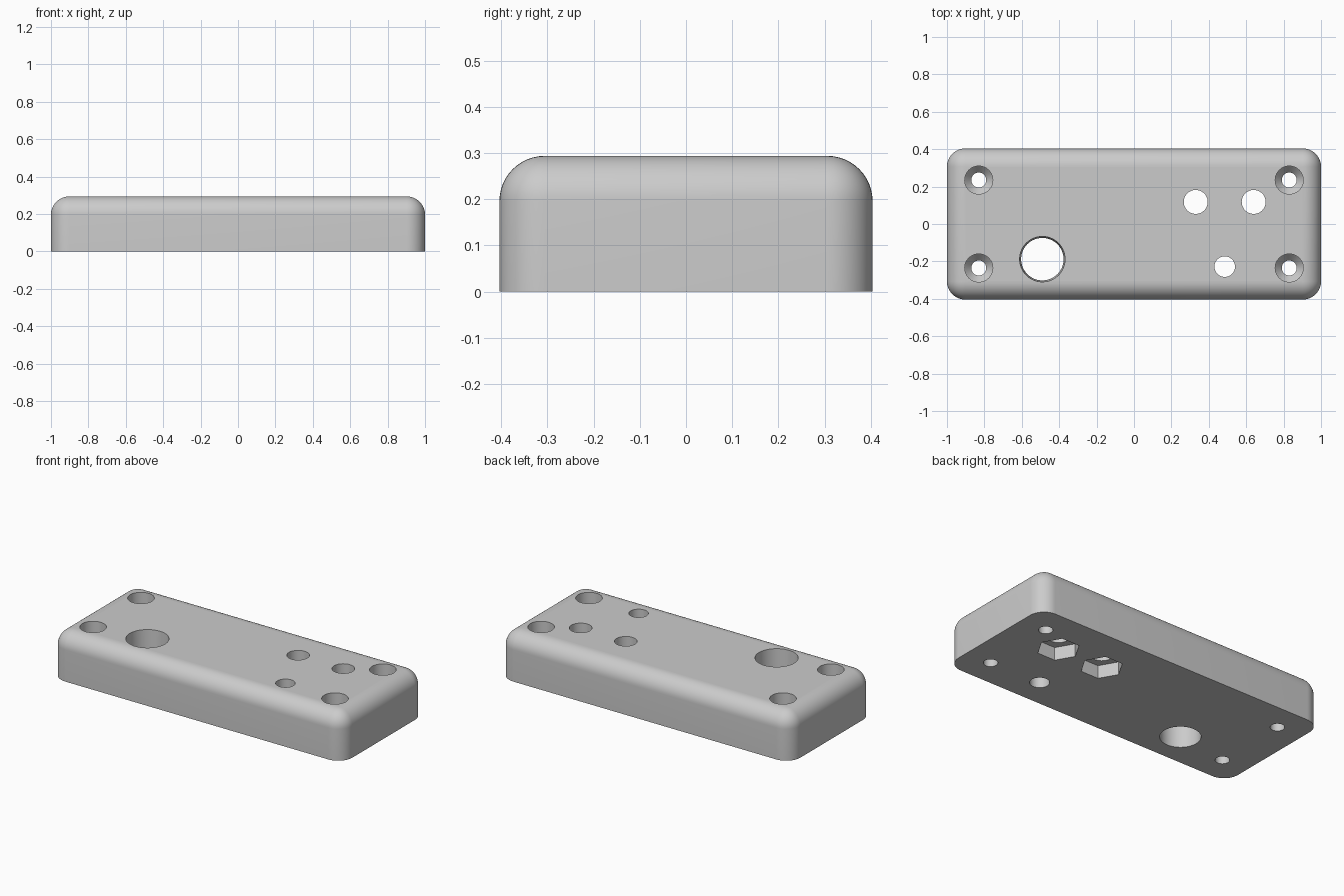
import bpy
import bmesh
from math import cos, sin, tau, radians

cube = bpy.data.objects.get("Cube")
if cube:
    bpy.data.objects.remove(cube)

HALF_X, HALF_Y, HEIGHT, ROUND = 1.0, 0.404, 0.294, 0.098
OVER = 0.02  # how far cutters reach past the surfaces

grey = bpy.data.materials.new("plain grey")
grey.use_nodes = True
colour = (0.6, 0.6, 0.6, 1)
grey.diffuse_color = colour
grey.node_tree.nodes["Principled BSDF"].inputs["Base Color"].default_value = colour


def add_object(name, bm):
    bmesh.ops.recalc_face_normals(bm, faces=bm.faces)
    mesh = bpy.data.meshes.new(name)
    bm.to_mesh(mesh)
    bm.free()
    mesh.materials.append(grey)
    obj = bpy.data.objects.new(name, mesh)
    bpy.context.collection.objects.link(obj)
    return obj


def turned_cutter(name, x, y, profile, sides=48):
    """Solid made by turning (radius, height) points about a vertical axis."""
    bm = bmesh.new()
    rings = [[bm.verts.new((x + r * cos(tau * i / sides), y + r * sin(tau * i / sides), z))
              for i in range(sides)] for r, z in profile]
    for low, high in zip(rings, rings[1:]):
        for i in range(sides):
            j = (i + 1) % sides
            bm.faces.new((low[i], low[j], high[j], high[i]))
    bm.faces.new(rings[0][::-1])
    bm.faces.new(rings[-1])
    obj = add_object(name, bm)
    obj.hide_render = True
    return obj


# Housing: block with every edge rounded except those round the flat base
bm = bmesh.new()
bmesh.ops.create_cube(bm, size=1)
for v in bm.verts:
    v.co.x *= 2 * HALF_X
    v.co.y *= 2 * HALF_Y
    v.co.z = (v.co.z + 0.5) * HEIGHT
rounded = [e for e in bm.edges if any(v.co.z > HEIGHT / 2 for v in e.verts)]
bmesh.ops.bevel(bm, geom=rounded, offset=ROUND, segments=12, profile=0.5, affect='EDGES')
housing = add_object("housing", bm)

TOP = HEIGHT + OVER
cutters = []

# Recessed countersunk screw holes at the corners
for x in (-0.83, 0.83):
    for y in (-0.235, 0.235):
        cutters.append(turned_cutter("screw_hole_cutter", x, y, [
            (0.04, -OVER), (0.04, 0.12), (0.075, 0.16), (0.075, TOP)]))

# Large, slightly tapered hole
cutters.append(turned_cutter("large_hole_cutter", -0.49, -0.188,
                             [(0.113, -OVER), (0.122, TOP)], 64))

# Small through hole
cutters.append(turned_cutter("small_hole_cutter", 0.485, -0.228,
                             [(0.055, -OVER), (0.055, TOP)]))

# Pair of holes with six-sided nut pockets in the base
for x in (0.33, 0.64):
    cutters.append(turned_cutter("nut_hole_cutter", x, 0.118,
                                 [(0.064, -OVER), (0.064, TOP)]))
    cutters.append(turned_cutter("nut_pocket_cutter", x, 0.118,
                                 [(0.12, -OVER), (0.12, 0.08)], 6))

# Cut the holes and drop the cutters
bpy.context.view_layer.objects.active = housing
for cutter in cutters:
    cut = housing.modifiers.new("cut", 'BOOLEAN')
    cut.operation = 'DIFFERENCE'
    cut.solver = 'EXACT'
    cut.object = cutter
    bpy.ops.object.modifier_apply(modifier=cut.name)
    bpy.data.objects.remove(cutter)

bpy.ops.object.select_all(action='DESELECT')
housing.select_set(True)
bpy.ops.object.shade_smooth_by_angle(angle=radians(30))
